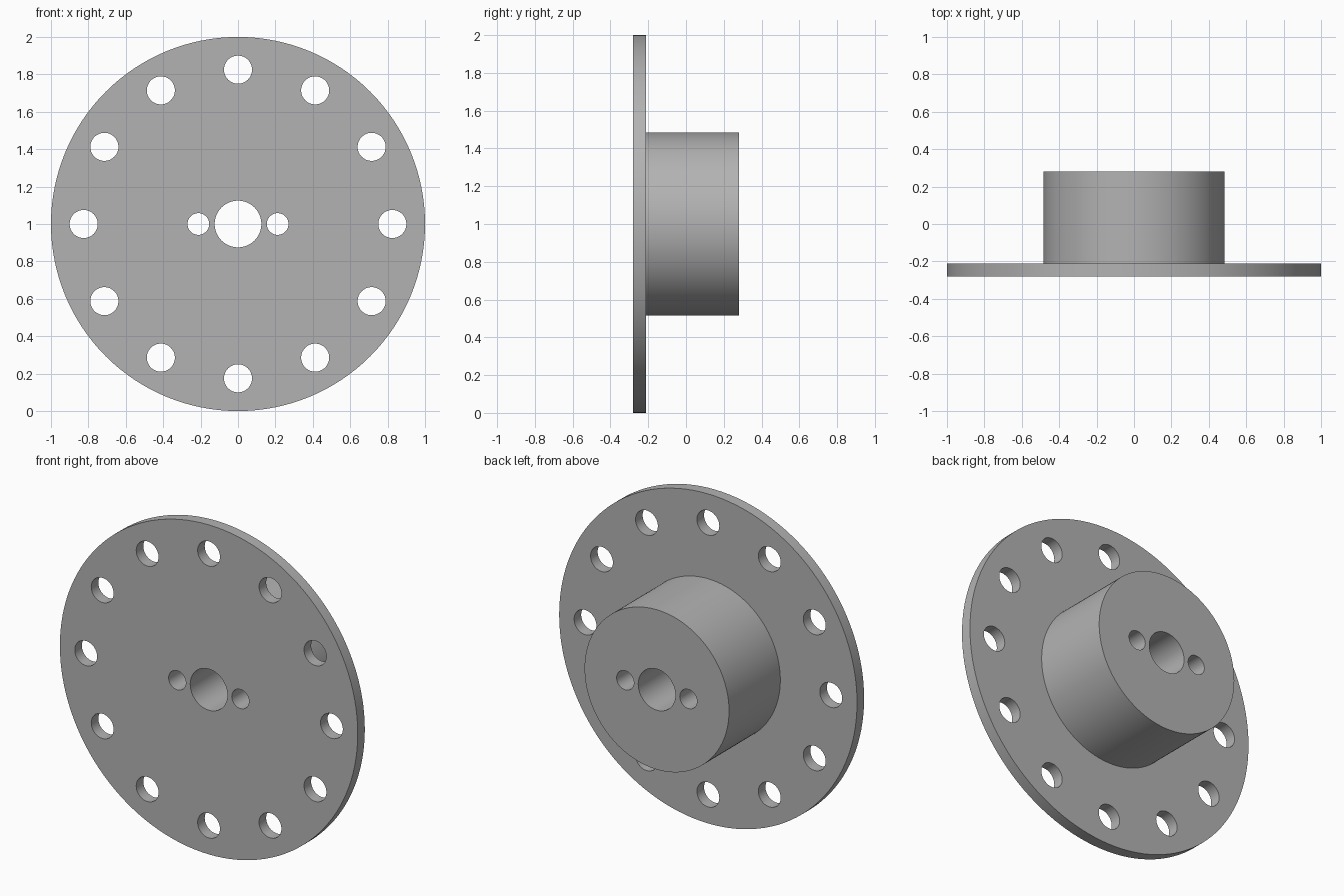
import bpy
import bmesh
from math import cos, sin, tau
from mathutils import Matrix, Vector

old = bpy.data.objects.get("Cube")
if old:
    bpy.data.objects.remove(old, do_unlink=True)

FRONT, STEP, BACK = -0.28, -0.212, 0.28   # depth planes along y
AXIS_Z = 1.0                              # height of the shared axis

# Single grey metal
grey = bpy.data.materials.new("grey metal")
grey.use_nodes = True
colour = (0.45, 0.45, 0.45, 1)
grey.diffuse_color = colour
grey.node_tree.nodes["Principled BSDF"].inputs["Base Color"].default_value = colour


def make_object(name, bm):
    bmesh.ops.recalc_face_normals(bm, faces=bm.faces)
    mesh = bpy.data.meshes.new(name)
    bm.to_mesh(mesh)
    bm.free()
    mesh.materials.append(grey)
    obj = bpy.data.objects.new(name, mesh)
    bpy.context.collection.objects.link(obj)
    return obj


def ring(bm, radius, y, segments):
    return [bm.verts.new((radius * cos(tau * i / segments), y,
                          AXIS_Z + radius * sin(tau * i / segments)))
            for i in range(segments)]


# Flange and hub: one stepped solid of revolution
bm = bmesh.new()
SEGMENTS = 128
profile = [(1.0, FRONT), (1.0, STEP), (0.485, STEP), (0.485, BACK)]
rings = [ring(bm, r, y, SEGMENTS) for r, y in profile]
for a, b in zip(rings, rings[1:]):
    for i in range(SEGMENTS):
        j = (i + 1) % SEGMENTS
        bm.faces.new((a[i], a[j], b[j], b[i]))
bm.faces.new(rings[0])
bm.faces.new(rings[-1])
flanged_hub = make_object("flanged_hub", bm)

# Hole cutters: central bore, two pin holes, twelve bolt holes
holes = [(0, 0, 0.125), (-0.212, 0, 0.058), (0.212, 0, 0.058)]
holes += [(0.825 * cos(tau * i / 12), 0.825 * sin(tau * i / 12), 0.075)
          for i in range(12)]
bm = bmesh.new()
for x, z, radius in holes:
    place = (Matrix.Translation(Vector((x, 0, AXIS_Z + z)))
             @ Matrix.Rotation(tau / 4, 4, 'X'))
    bmesh.ops.create_cone(bm, cap_ends=True, segments=48, radius1=radius,
                          radius2=radius, depth=1, matrix=place)
cutter = make_object("hole_cutter", bm)
cutter.hide_render = True

# Drill the holes, then discard the cutter
drill = flanged_hub.modifiers.new("drill holes", 'BOOLEAN')
drill.operation = 'DIFFERENCE'
drill.solver = 'EXACT'
drill.object = cutter
bpy.ops.object.select_all(action='DESELECT')
flanged_hub.select_set(True)
bpy.context.view_layer.objects.active = flanged_hub
bpy.ops.object.modifier_apply(modifier=drill.name)
bpy.data.objects.remove(cutter, do_unlink=True)

# Smooth round walls with crisp rims
bpy.ops.object.shade_smooth_by_angle(angle=0.6)
